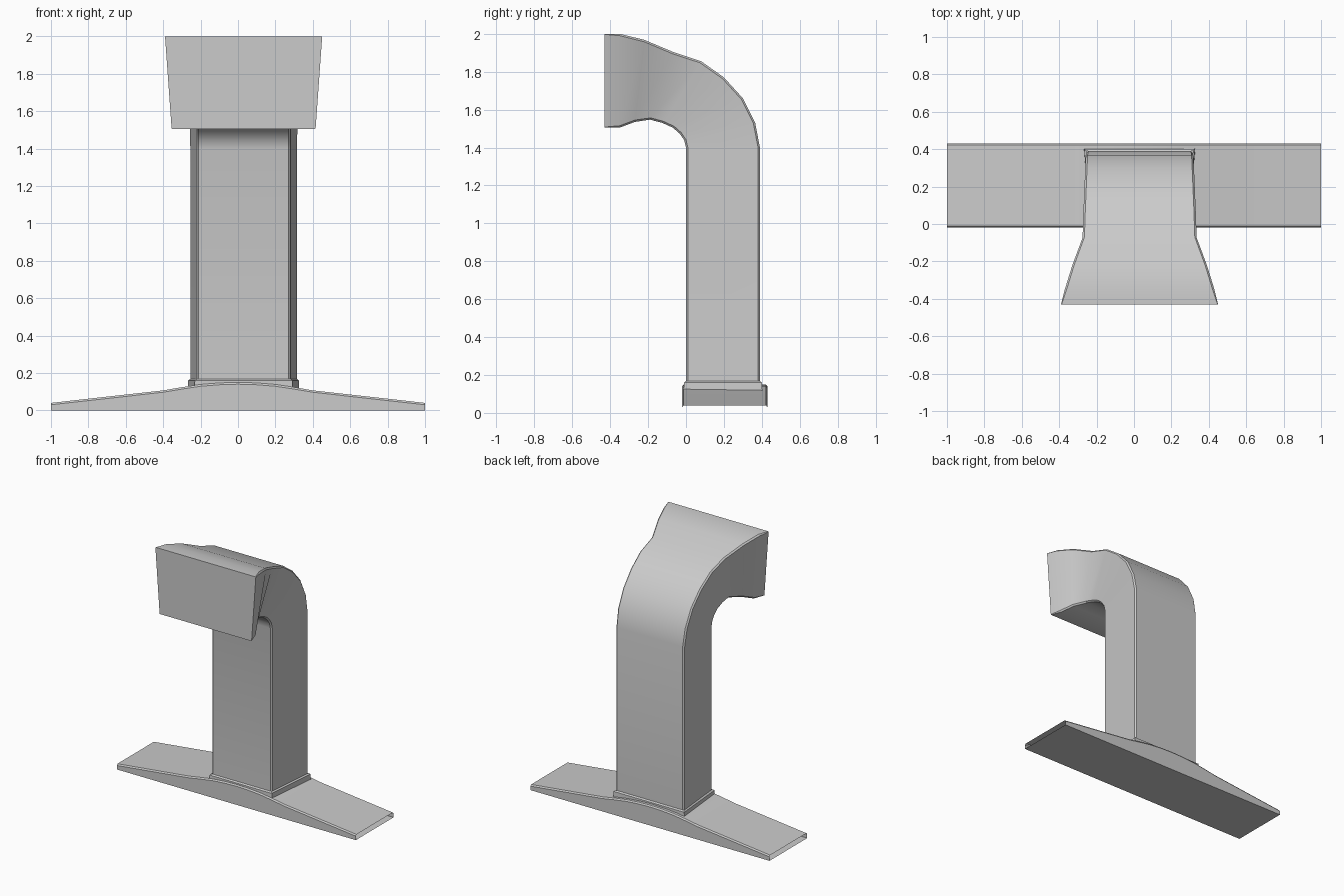
import bpy
import bmesh

if "Cube" in bpy.data.objects:
    bpy.data.objects.remove(bpy.data.objects["Cube"])

CX = 0.03  # the duct sits slightly right of the base centre

grey = bpy.data.materials.new("plain grey")
grey.diffuse_color = (0.6, 0.6, 0.6, 1)
grey.use_nodes = True
grey.node_tree.nodes["Principled BSDF"].inputs["Base Color"].default_value = grey.diffuse_color


def loft(name, rings, closed=True, cap_start=False, cap_end=False, angle=0.5):
    """Skin a list of equal-length point rings."""
    bm = bmesh.new()
    vs = [[bm.verts.new(p) for p in r] for r in rings]
    n = len(rings[0])
    for a, b in zip(vs, vs[1:]):
        for i in range(n if closed else n - 1):
            j = (i + 1) % n
            bm.faces.new((a[i], a[j], b[j], b[i]))
    if cap_start:
        bm.faces.new(vs[0])
    if cap_end:
        bm.faces.new(vs[-1])
    bmesh.ops.recalc_face_normals(bm, faces=bm.faces)
    me = bpy.data.meshes.new(name)
    bm.to_mesh(me)
    bm.free()
    me.materials.append(grey)
    ob = bpy.data.objects.new(name, me)
    bpy.context.collection.objects.link(ob)
    bpy.ops.object.select_all(action='DESELECT')
    ob.select_set(True)
    bpy.context.view_layer.objects.active = ob
    bpy.ops.object.shade_smooth_by_angle(angle=angle)
    return ob


def section(outer, inner, wo, wi, c=0.01):
    """Trapezoid between an outer and an inner (y, z) point, corners cut by c."""
    (oy, oz), (iy, iz) = outer, inner
    dy, dz = iy - oy, iz - oz
    length = (dy * dy + dz * dz) ** 0.5
    sy, sz = dy / length * c, dz / length * c
    half = [(wo - c, oy, oz), (wo, oy + sy, oz + sz),
            (wi, iy - sy, iz - sz), (wi - c, iy, iz)]
    return ([(CX + w, y, z) for w, y, z in half]
            + [(CX - w, y, z) for w, y, z in reversed(half)])


# Duct: straight post, bend towards the front, flared mouth
# Each row: outer y, z, half width, inner y, z, half width
rows = [
    (0.39, 0.13, 0.285, 0.0, 0.13, 0.25),
    (0.39, 1.40, 0.285, 0.0, 1.40, 0.25),
    (0.365, 1.53, 0.288, -0.01, 1.44, 0.25),
    (0.30, 1.66, 0.291, -0.035, 1.475, 0.25),
    (0.20, 1.77, 0.295, -0.07, 1.505, 0.25),
    (0.08, 1.855, 0.30, -0.125, 1.53, 0.253),
    (-0.07, 1.905, 0.305, -0.19, 1.547, 0.26),
    (-0.22, 1.968, 0.36, -0.27, 1.535, 0.315),
    (-0.35, 2.0, 0.40, -0.35, 1.505, 0.362),
    (-0.43, 2.0, 0.42, -0.43, 1.505, 0.385),
]
rings = [section((r[0], r[1]), (r[3], r[4]), r[2], r[5],
                 0.003 if i == len(rows) - 1 else 0.01)
         for i, r in enumerate(rows)]
loft("duct", rings, cap_start=True, cap_end=True)


# Collar around the foot of the post
def collar_ring(z, g):
    pts = [(0.285 + g, 0.39 + g), (0.25 + g, -g)]
    return ([(CX + x, y, z) for x, y in pts]
            + [(CX - x, y, z) for x, y in reversed(pts)])


loft("collar", [collar_ring(0.10, 0.013), collar_ring(0.16, 0.011),
                collar_ring(0.168, 0.0)])

# Base: shallow arched sleeve, open at both ends
half = [(0.0, 0.15), (0.1, 0.147), (0.2, 0.139), (0.3, 0.124),
        (0.4, 0.107), (1.0, 0.04)]
profile = [(-x, z) for x, z in reversed(half[1:])] + half
base = [[(x, -0.02, 0), (x, -0.02, z - 0.01), (x, -0.012, z),
         (x, 0.422, z), (x, 0.43, z - 0.01), (x, 0.43, 0)]
        for x, z in profile]
loft("base", base)
